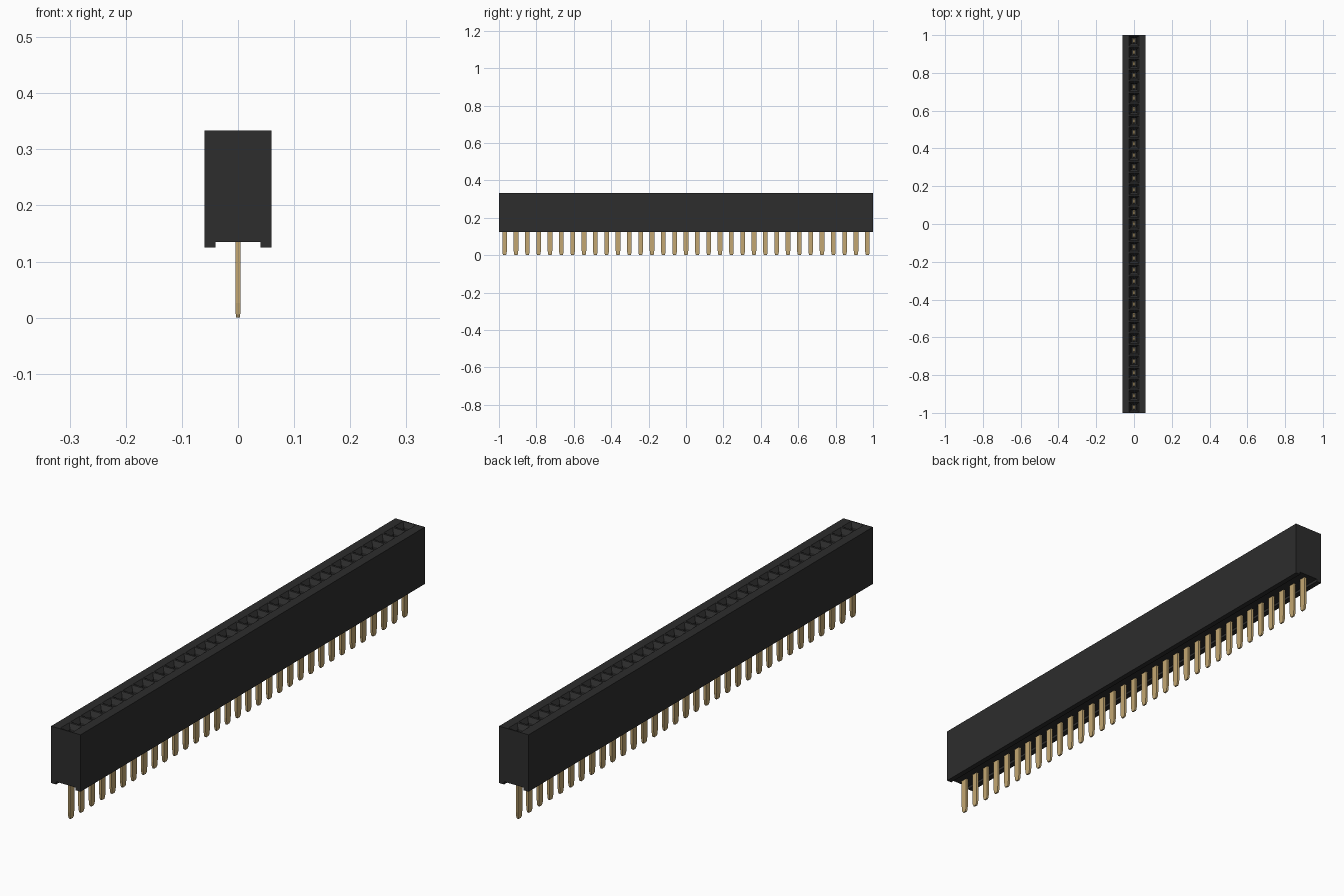
import bpy
import bmesh

cube = bpy.data.objects.get("Cube")
if cube:
    bpy.data.objects.remove(cube)

COUNT = 33
PITCH = 2 / COUNT
TOP = 0.334


def material(name, color):
    mat = bpy.data.materials.new(name)
    mat.use_nodes = True
    mat.diffuse_color = color
    bsdf = mat.node_tree.nodes["Principled BSDF"]
    bsdf.inputs["Base Color"].default_value = color
    bsdf.inputs["Roughness"].default_value = 0.6
    return mat


def finish(name, bm, mat):
    bmesh.ops.recalc_face_normals(bm, faces=bm.faces)
    mesh = bpy.data.meshes.new(name)
    bm.to_mesh(mesh)
    bm.free()
    mesh.materials.append(mat)
    obj = bpy.data.objects.new(name, mesh)
    bpy.context.collection.objects.link(obj)
    return obj


black = material("black plastic", (0.026, 0.026, 0.026, 1))
gold = material("gold metal", (0.55, 0.39, 0.17, 1))

# Housing: notched profile swept along y, one segment per socket
half = [(0.04, 0.135), (0.04, 0.125), (0.06, 0.125), (0.06, TOP), (0.03, TOP)]
profile = half + [(-x, z) for x, z in reversed(half)]
bm = bmesh.new()
rings = [[bm.verts.new((x, i * PITCH - 1, z)) for x, z in profile]
         for i in range(COUNT + 1)]
sockets = []
n = len(profile)
for a, b in zip(rings, rings[1:]):
    for k in range(n):
        m = (k + 1) % n
        face = bm.faces.new((a[k], a[m], b[m], b[k]))
        if k == len(half) - 1:
            sockets.append(face)
bm.faces.new(rings[0])
bm.faces.new(rings[-1])
bmesh.ops.recalc_face_normals(bm, faces=bm.faces)

# Sockets: thin rim, sloped lead-in, then a deep square well
for thickness, depth in ((0.004, 0), (0.011, -0.016), (0.0005, -0.12)):
    bmesh.ops.inset_individual(bm, faces=sockets, thickness=thickness,
                               depth=depth, use_even_offset=True)
finish("housing", bm, black)

# Pins: flat blades with a tapered tip and a narrow contact inside the well
sections = [(0.003, 0.007, 0), (0.004, 0.010, 0.006), (0.0045, 0.0125, 0.026),
            (0.0045, 0.0125, 0.2), (0.0045, 0.009, 0.22), (0.0045, 0.009, 0.31)]
bm = bmesh.new()
for i in range(COUNT):
    y = (i + 0.5) * PITCH - 1
    loops = [[bm.verts.new((sx * hx, y + sy * hy, z))
              for sx, sy in ((-1, -1), (1, -1), (1, 1), (-1, 1))]
             for hx, hy, z in sections]
    for a, b in zip(loops, loops[1:]):
        for k in range(4):
            m = (k + 1) % 4
            bm.faces.new((a[k], a[m], b[m], b[k]))
    bm.faces.new(loops[0])
    bm.faces.new(loops[-1])
finish("contact_pins", bm, gold)
